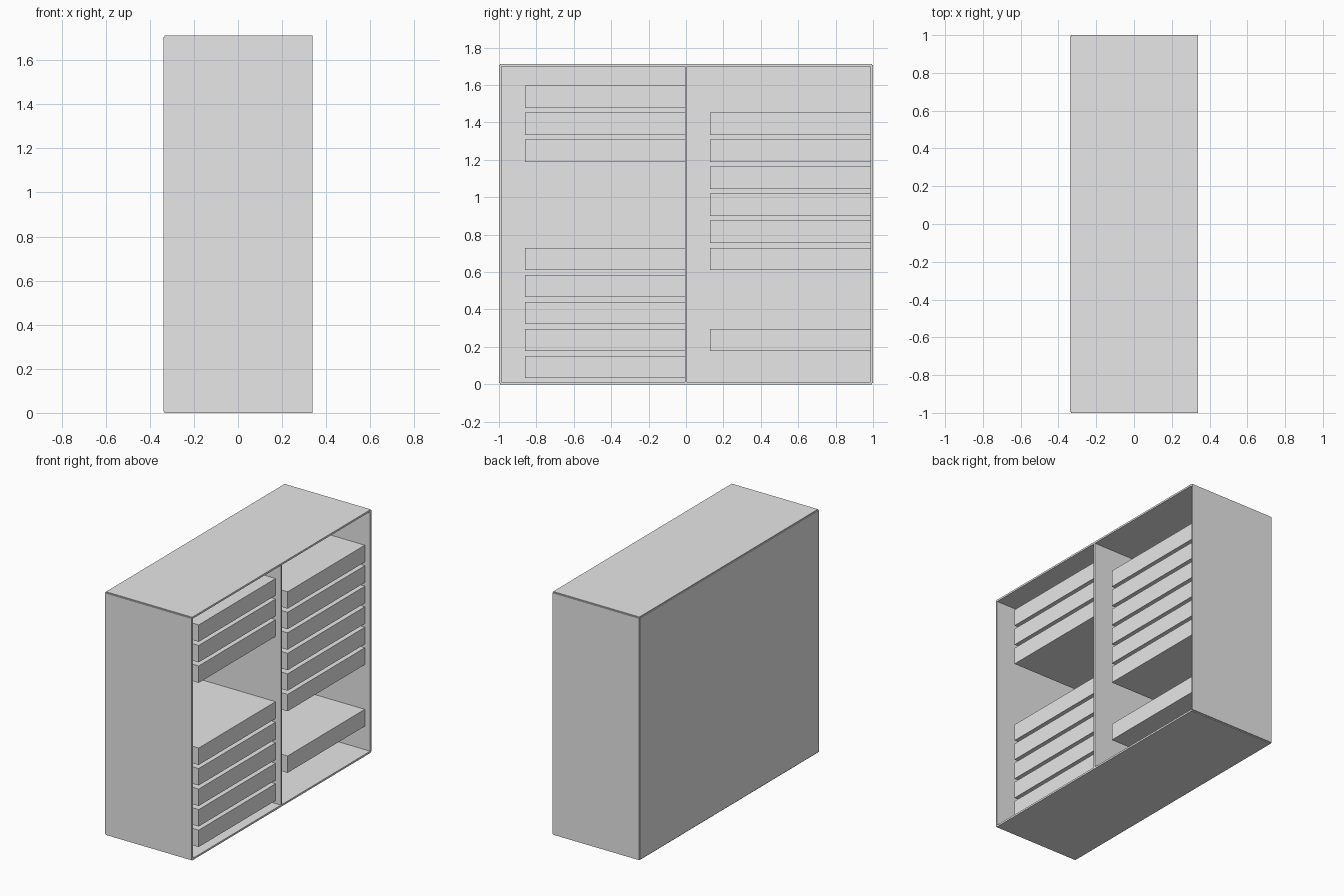
import bpy

cube = bpy.data.objects.get("Cube")
if cube:
    bpy.data.objects.remove(cube, do_unlink=True)

grey = bpy.data.materials.new("light_grey")
grey.use_nodes = True
COLOUR = (0.8, 0.8, 0.8, 1)
grey.diffuse_color = COLOUR
grey.node_tree.nodes["Principled BSDF"].inputs["Base Color"].default_value = COLOUR


def box(name, x, y, z):
    """Box from (min, max) ranges on each axis."""
    bpy.ops.mesh.primitive_cube_add(size=1, location=[sum(r) / 2 for r in (x, y, z)])
    ob = bpy.context.object
    ob.name = name
    ob.scale = [r[1] - r[0] for r in (x, y, z)]
    bpy.ops.object.transform_apply(location=False, rotation=False, scale=True)
    ob.data.materials.append(grey)
    return ob


# Cabinet dimensions; boards are centred on the carcass corner lines
T = 0.013
H = T / 2
DEPTH, HEIGHT = 0.339, 1.713
board_x = (-DEPTH + H, DEPTH)
inner_y = (-1 + H, 1 - H)
inner_z = (H, HEIGHT - H)

# Carcass, open towards +x
box("bottom_board", board_x, inner_y, (0, T))
box("top_board", board_x, inner_y, (HEIGHT - T, HEIGHT))
box("back_panel", (-DEPTH, -DEPTH + T), inner_y, inner_z)
for name, y in (("right_side", -1 + H), ("left_side", 1 - H), ("divider", 0)):
    box(name, board_x, (y - H, y + H), inner_z)

# Drawers on a regular pitch, each touching the board on its +y side
PITCH, DRAWER_HEIGHT, FIRST = 0.1445, 0.119, 0.033
bays = {
    "right_drawer": ((-0.861, -H), (0, 1, 2, 3, 4, 8, 9, 10)),
    "left_drawer": ((0.128, 1 - T), (1, 4, 5, 6, 7, 8, 9)),
}
for name, (y, slots) in bays.items():
    for slot in slots:
        z = FIRST + slot * PITCH
        box(f"{name}_{slot}", (-DEPTH + T, 0.297), y, (z, z + DRAWER_HEIGHT))
